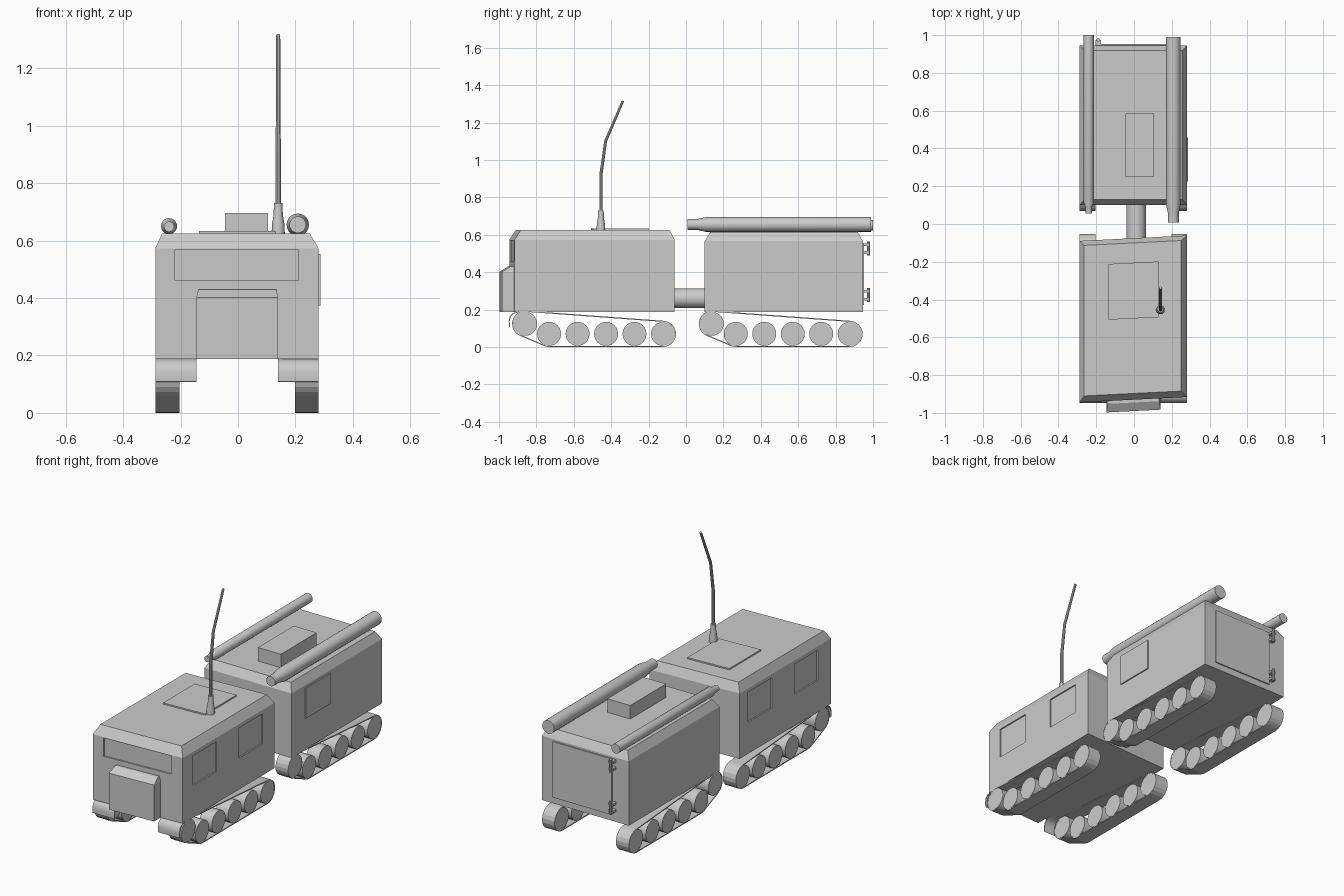
import bpy, bmesh, math
from mathutils import Vector

if "Cube" in bpy.data.objects:
    bpy.data.objects.remove(bpy.data.objects["Cube"])

grey = bpy.data.materials.new("plain grey")
grey.diffuse_color = (0.6, 0.6, 0.6, 1)
grey.use_nodes = True
grey.node_tree.nodes["Principled BSDF"].inputs["Base Color"].default_value = grey.diffuse_color
SHEAR = 0.05  # the front cab is slightly skewed in plan


def finish(name, bm, smooth=False):
    bmesh.ops.recalc_face_normals(bm, faces=bm.faces)
    me = bpy.data.meshes.new(name)
    bm.to_mesh(me)
    bm.free()
    me.materials.append(grey)
    ob = bpy.data.objects.new(name, me)
    bpy.context.collection.objects.link(ob)
    if smooth:
        bpy.ops.object.select_all(action='DESELECT')
        ob.select_set(True)
        bpy.context.view_layer.objects.active = ob
        bpy.ops.object.shade_smooth_by_angle(angle=math.radians(35))
    return ob


def loft(name, rings, smooth=False, closed=True):
    """Skin a list of equal-length rings and cap both ends."""
    bm = bmesh.new()
    vs = [[bm.verts.new(p) for p in r] for r in rings]
    n = len(vs[0])
    for a, b in zip(vs, vs[1:]):
        for i in range(n):
            j = (i + 1) % n
            bm.faces.new((a[i], a[j], b[j], b[i]))
    if closed:
        bm.faces.new(vs[0])
        bm.faces.new(vs[-1])
    return finish(name, bm, smooth)


def rect(x0, x1, y0, y1, z, shear=0):
    return [(x, y + shear * x, z) for x, y in
            ((x0, y0), (x1, y0), (x1, y1), (x0, y1))]


def box(name, x0, x1, y0, y1, z0, z1, shear=0):
    return loft(name, [rect(x0, x1, y0, y1, z, shear) for z in (z0, z1)])


def tube(name, stations, n=20):
    """Round bar through (centre, radius) stations."""
    rings = []
    for k, (c, r) in enumerate(stations):
        a = Vector(stations[max(k - 1, 0)][0])
        b = Vector(stations[min(k + 1, len(stations) - 1)][0])
        q = (b - a).to_track_quat('Z', 'Y')
        rings.append([Vector(c) + q @ Vector((r * math.cos(t), r * math.sin(t), 0))
                      for t in (2 * math.pi * i / n for i in range(n))])
    return loft(name, rings, True)


def cut(ob, cutter):
    m = ob.modifiers.new("recess", 'BOOLEAN')
    m.object, m.operation, m.solver = cutter, 'DIFFERENCE', 'EXACT'
    bpy.context.view_layer.objects.active = ob
    bpy.ops.object.modifier_apply(modifier=m.name)
    bpy.data.objects.remove(cutter)


# Front cab shell with recessed windows
cab = loft("front_cab", [
    rect(-.288, .28, -.93, -.075, .187, SHEAR),
    rect(-.288, .28, -.93, -.075, .573, SHEAR),
    rect(-.264, .25, -.897, -.1, .625, SHEAR)])
for y in (-.82, -.39):
    cut(cab, box("cutter", .272, .4, y, y + .22, .373, .55))
    cut(cab, box("cutter", -.4, -.28, y, y + .22, .373, .55))
cut(cab, box("cutter", -.22, .21, -1.0, -.922, .46, .568, SHEAR))

# Engine hood and roof hatch
loft("engine_hood", [
    rect(-.145, .14, -.99, -.9, .187, SHEAR),
    rect(-.145, .14, -.99, -.9, .402, SHEAR),
    rect(-.138, .133, -.945, -.9, .43, SHEAR)])
box("roof_hatch", -.135, .13, -.5, -.205, .62, .633, SHEAR)

# Rear trailer shell, side panel, roof box
loft("trailer", [
    rect(-.288, .28, .1, .945, .187),
    rect(-.288, .28, .1, .945, .567),
    rect(-.262, .255, .13, .918, .615)])
box("trailer_side_panel", .27, .287, .225, .457, .373, .553)
box("trailer_roof_box", -.045, .105, .25, .585, .6, .695)

# Rear door with hinges
box("rear_door", -.18, .205, .94, .952, .225, .555)
for z in (.24, .49):
    for dz in (.008, .05):
        box("hinge_arm", -.205, -.175, .94, .975, z + dz, z + dz + .014)
    tube("hinge_pin", [((-.19, .975, z), .009), ((-.19, .975, z + .075), .009)], 10)

# Coupling between the two cars
tube("coupling", [((.012, -.1, .26), .052), ((.012, .13, .26), .052)], 24)

# Roof tubes with necked front ends
tube("left_roof_tube", [((-.24, .055, .648), .018), ((-.24, .09, .648), .018),
                        ((-.24, .115, .65), .028), ((-.24, 1.0, .65), .028)])
tube("right_roof_tube", [((.208, .008, .655), .029), ((.208, .06, .655), .029),
                         ((.208, .105, .655), .039), ((.208, .99, .655), .039)])

# Whip antenna on a stepped base
tube("antenna_base", [((.14, -.455, .62), .023), ((.14, -.455, .655), .022),
                      ((.14, -.455, .69), .016), ((.14, -.455, .73), .015)], 16)
tube("antenna_whip", [((.14, -.455, .72), .009), ((.14, -.455, .92), .009),
                      ((.14, -.43, 1.1), .008), ((.14, -.337, 1.316), .007)], 10)

# Running gear: one raised front wheel and five road wheels in a thin belt
R, T = .064, .006


def belt_path(y0, r):
    """Side outline of the belt, clockwise around the wheels."""
    front, first, last = (y0, .124), (y0 + .128, .07), (y0 + .737, .07)
    arcs = [(front, 88, 244), (first, 244, 270), (last, 270, 446)]
    pts = []
    for (cy, cz), a0, a1 in arcs:
        steps = 9 if a1 - a0 > 90 else 2
        for i in range(steps + 1):
            a = math.radians(a0 + (a1 - a0) * i / steps)
            pts.append((cy + r * math.cos(a), cz + r * math.sin(a)))
    return pts


for y0, car in ((-.86, "front"), (.138, "rear")):
    for x0, x1, side in ((-.288, -.203, "left"), (.198, .28, "right")):
        outer, inner = belt_path(y0, R + T), belt_path(y0, R)
        rings = [[(x, y, z) for y, z in p] for x, p in
                 ((x0, outer), (x1, outer), (x1, inner), (x0, inner), (x0, outer))]
        belt = loft(f"{car}_{side}_track", rings, closed=False)
        bm = bmesh.new()
        bm.from_mesh(belt.data)
        bmesh.ops.remove_doubles(bm, verts=bm.verts, dist=1e-5)
        bmesh.ops.recalc_face_normals(bm, faces=bm.faces)
        bm.to_mesh(belt.data)
        bm.free()
        centres = [(y0, .124)] + [(y0 + .128 + .15225 * i, .07) for i in range(5)]
        for y, z in centres:
            tube(f"{car}_{side}_wheel", [((x0 + .001, y, z), R), ((x1 - .001, y, z), R)], 24)

# Curved front mudguards
for x0, x1 in ((-.288, -.145), (.14, .28)):
    arc = [(-.9, .187), (-.925, .182), (-.942, .165), (-.948, .14), (-.946, .11)]
    loft("mudguard", [[(x0, y, z), (x1, y, z), (x1, y + .005, z - .003),
                       (x0, y + .005, z - .003)] for y, z in arc], True)
